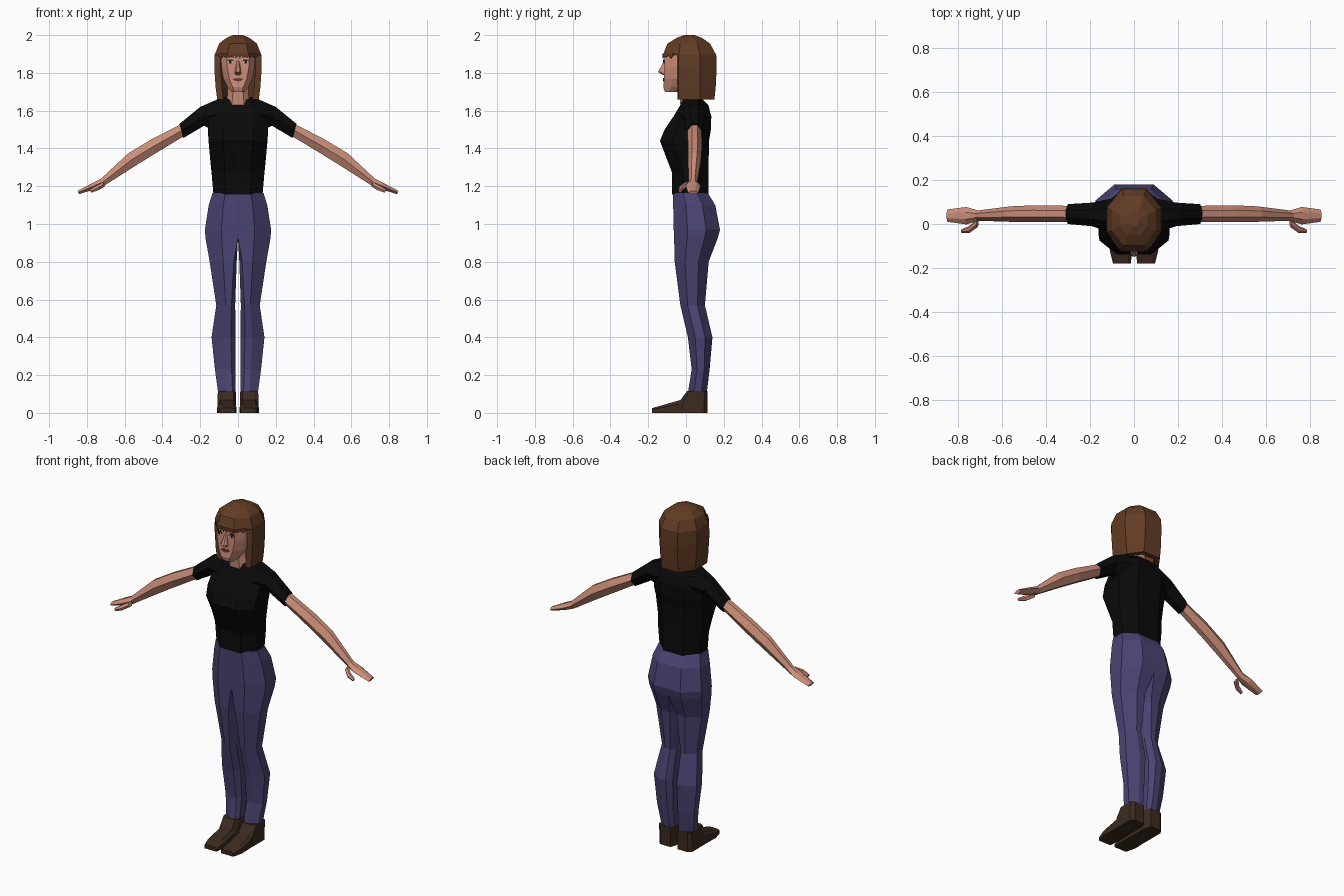
import bpy, bmesh


def material(name, rgb):
    m = bpy.data.materials.new(name)
    m.diffuse_color = (*rgb, 1)
    return m


SKIN = material("skin", (0.60, 0.27, 0.19))
HAIR = material("brown hair", (0.12, 0.045, 0.018))
SHIRT = material("black cloth", (0.003, 0.003, 0.003))
DENIM = material("blue violet cloth", (0.07, 0.058, 0.17))
SHOE = material("dark brown leather", (0.045, 0.024, 0.014))
LIPS = material("lips", (0.16, 0.04, 0.035))
WHITE = material("eye white", (0.6, 0.55, 0.5))
DARK = material("dark brow", (0.02, 0.01, 0.006))


def finish(name, bm, mat):
    """Drop faces on the centre plane, mirror to the other side."""
    inner = [f for f in bm.faces if all(abs(v.co.x) < 1e-4 for v in f.verts)]
    bmesh.ops.delete(bm, geom=inner, context='FACES')
    bmesh.ops.recalc_face_normals(bm, faces=bm.faces)
    me = bpy.data.meshes.new(name)
    bm.to_mesh(me)
    bm.free()
    me.materials.append(mat)
    ob = bpy.data.objects.new(name, me)
    bpy.context.collection.objects.link(ob)
    ob.modifiers.new("mirror", 'MIRROR')
    return ob


def loft(name, rings, mat):
    """Skin a list of equal-length rings and cap both ends."""
    bm = bmesh.new()
    vs = [[bm.verts.new(p) for p in r] for r in rings]
    n = len(vs[0])
    for a, b in zip(vs, vs[1:]):
        for i in range(n):
            j = (i + 1) % n
            bm.faces.new((a[i], a[j], b[j], b[i]))
    bm.faces.new(vs[0])
    bm.faces.new(vs[-1])
    bmesh.ops.remove_doubles(bm, verts=bm.verts, dist=1e-5)
    return finish(name, bm, mat)


def half(z, xo, f, b, xi=0.0, c=0.0, t=0.5, s=0.3):
    """Right half of a bevelled outline: inner/outer x, front/back y."""
    xm, d = xi + (xo - xi) * t, b - f
    return [(xi + c, f, z), (xm, f, z), (xo, f + s * d, z), (xo, b - s * d, z),
            (xm, b, z), (xi + c, b, z), (xi, b - 0.25 * d, z), (xi, f + 0.25 * d, z)]


def limb(top, bot, y0, y1):
    """Six-sided section of an arm between a top and a bottom point."""
    pts = [(0.5, 0), (1, .3), (1, .7), (0.5, 1), (0, .7), (0, .3)]
    return [(bot[0] + (top[0] - bot[0]) * u, y0 + (y1 - y0) * v,
             bot[1] + (top[1] - bot[1]) * u) for u, v in pts]


def plate(name, outline, y, mat, depth=0.006):
    """Thin plate facing forward, outline in x and z."""
    bm = bmesh.new()
    front = [bm.verts.new((x, y, z)) for x, z in outline]
    back = [bm.verts.new((x, y + depth, z)) for x, z in outline]
    bm.faces.new(front)
    bm.faces.new(back)
    for i in range(len(front)):
        j = (i + 1) % len(front)
        bm.faces.new((front[i], front[j], back[j], back[i]))
    return finish(name, bm, mat)


# Trousers: hips joined down to the crotch, then separate legs
loft("trousers", [
    half(1.165, .135, -.07, .115), half(1.10, .155, -.068, .155),
    half(0.97, .175, -.065, .18), half(0.925, .172, -.063, .168),
    half(0.80, .15, -.06, .12, .007, .015), half(0.57, .115, -.03, .10, .015, .02),
    half(0.40, .14, .01, .14, .012, .025), half(0.23, .122, .03, .125, .014, .02),
    half(0.105, .105, .01, .11, .014, .015)], DENIM)

# Shoes: ankle block and flat pointed foot
loft("shoe_ankle", [
    half(0.115, .107, .005, .113, .012, .012, .8, .12),
    half(0.06, .108, -.035, .113, .011, .012, .8, .12),
    half(0.0, .108, -.04, .113, .011, .012, .8, .12)], SHOE)


def foot_ring(y, z, x0, x1):
    return [(x0, y, 0), (x0, y, z * .7), (x0 + .015, y, z),
            (x1 - .015, y, z), (x1, y, z * .7), (x1, y, 0)]


loft("shoe_foot", [foot_ring(.02, .10, .012, .106), foot_ring(-.03, .068, .011, .107),
                   foot_ring(-.12, .042, .009, .11), foot_ring(-.18, .025, .014, .095)], SHOE)

# Shirt body and sleeves
loft("shirt_body", [
    half(1.155, .13, -.073, .12), half(1.27, .14, -.073, .12),
    half(1.34, .147, -.10, .12), half(1.44, .156, -.138, .122, s=.24),
    half(1.50, .16, -.113, .132, s=.24), half(1.57, .158, -.066, .134),
    half(1.63, .135, -.03, .118), half(1.672, .075, -.01, .075)], SHIRT)
loft("shirt_sleeve", [
    limb((.09, 1.668), (.12, 1.49), -.04, .115),
    limb((.20, 1.62), (.18, 1.52), -.01, .097),
    limb((.31, 1.53), (.29, 1.455), 0, .09)], SHIRT)

# Arms, hands and thumbs
loft("arm", [
    limb((.29, 1.535), (.27, 1.475), .008, .082), limb((.46, 1.447), (.44, 1.372), .01, .085),
    limb((.58, 1.375), (.54, 1.31), .01, .08), limb((.73, 1.235), (.705, 1.205), .015, .06)], SKIN)
loft("hand", [
    limb((.72, 1.242), (.70, 1.207), .013, .062), limb((.765, 1.22), (.755, 1.185), -.002, .077),
    limb((.85, 1.175), (.842, 1.158), .01, .066)], SKIN)
loft("thumb", [
    limb((.715, 1.222), (.705, 1.198), -.015, .025), limb((.75, 1.203), (.74, 1.178), -.04, -.008),
    limb((.785, 1.182), (.778, 1.166), -.04, -.024)], SKIN)

# Neck, head and nose
loft("neck", [half(1.63, .065, -.03, .07), half(1.69, .055, -.035, .06),
              half(1.76, .055, -.035, .06)], SKIN)
loft("head", [
    half(1.70, .036, -.112, -.045, t=.6), half(1.725, .056, -.12, .0, t=.5, s=.35),
    half(1.77, .078, -.116, .05, t=.6, s=.28), half(1.83, .088, -.115, .08, t=.65, s=.25),
    half(1.90, .09, -.113, .10, t=.65, s=.25), half(1.95, .07, -.08, .08)], SKIN)
loft("nose", [half(1.862, .007, -.118, -.10), half(1.805, .017, -.148, -.10),
              half(1.79, .014, -.125, -.10)], SKIN)

# Eyes, brows and mouth
plate("eye_white", [(.024, 1.857), (.033, 1.866), (.048, 1.866), (.057, 1.857), (.04, 1.85)],
      -.118, WHITE)
plate("iris", [(.035, 1.851), (.047, 1.851), (.047, 1.865), (.035, 1.865)], -.120, DARK)
plate("eyelid", [(.022, 1.858), (.033, 1.866), (.048, 1.866), (.059, 1.858),
                 (.05, 1.872), (.031, 1.872)], -.121, DARK)
plate("eyebrow", [(.02, 1.882), (.056, 1.884), (.05, 1.892), (.022, 1.888)], -.119, DARK)
plate("lips", [(0, 1.755), (.014, 1.757), (.029, 1.766), (.012, 1.774), (0, 1.771)],
      -.122, LIPS, .009)

# Hair: crown, hanging sides and back, toothed fringe
loft("hair_crown", [
    half(1.895, .124, -.122, .16, t=.45), half(1.955, .1, -.098, .127, t=.45),
    half(1.985, .062, -.05, .085), half(2.0, .025, -.01, .045)], HAIR)


def curtain(z, w, b):
    k = w - .033
    return [(k, -.045, z), (w, -.04, z), (w, .075, z), (.056, b, z),
            (0, b, z), (0, b - .03, z), (.045, b - .03, z), (k, .06, z)]


loft("hair_sides_and_back", [curtain(1.897, .124, .16), curtain(1.82, .125, .162),
                             curtain(1.72, .118, .157), curtain(1.66, .11, .15)], HAIR)

bm = bmesh.new()
path = [(0, -.124), (.019, -.124), (.038, -.124), (.057, -.123), (.080, -.096), (.103, -.068)]
for i, (a, b) in enumerate(zip(path, path[1:])):
    low = 1.876 + .006 * (i % 2)
    corners = [(*a, 1.902), (*b, 1.902), (*b, 1.892),
               ((a[0] + b[0]) / 2, (a[1] + b[1]) / 2, low), (*a, 1.892)]
    bm.faces.new([bm.verts.new(p) for p in corners])
bmesh.ops.remove_doubles(bm, verts=bm.verts, dist=1e-5)
fringe = finish("hair_fringe", bm, HAIR)
fringe.modifiers.new("thickness", 'SOLIDIFY').thickness = .005
